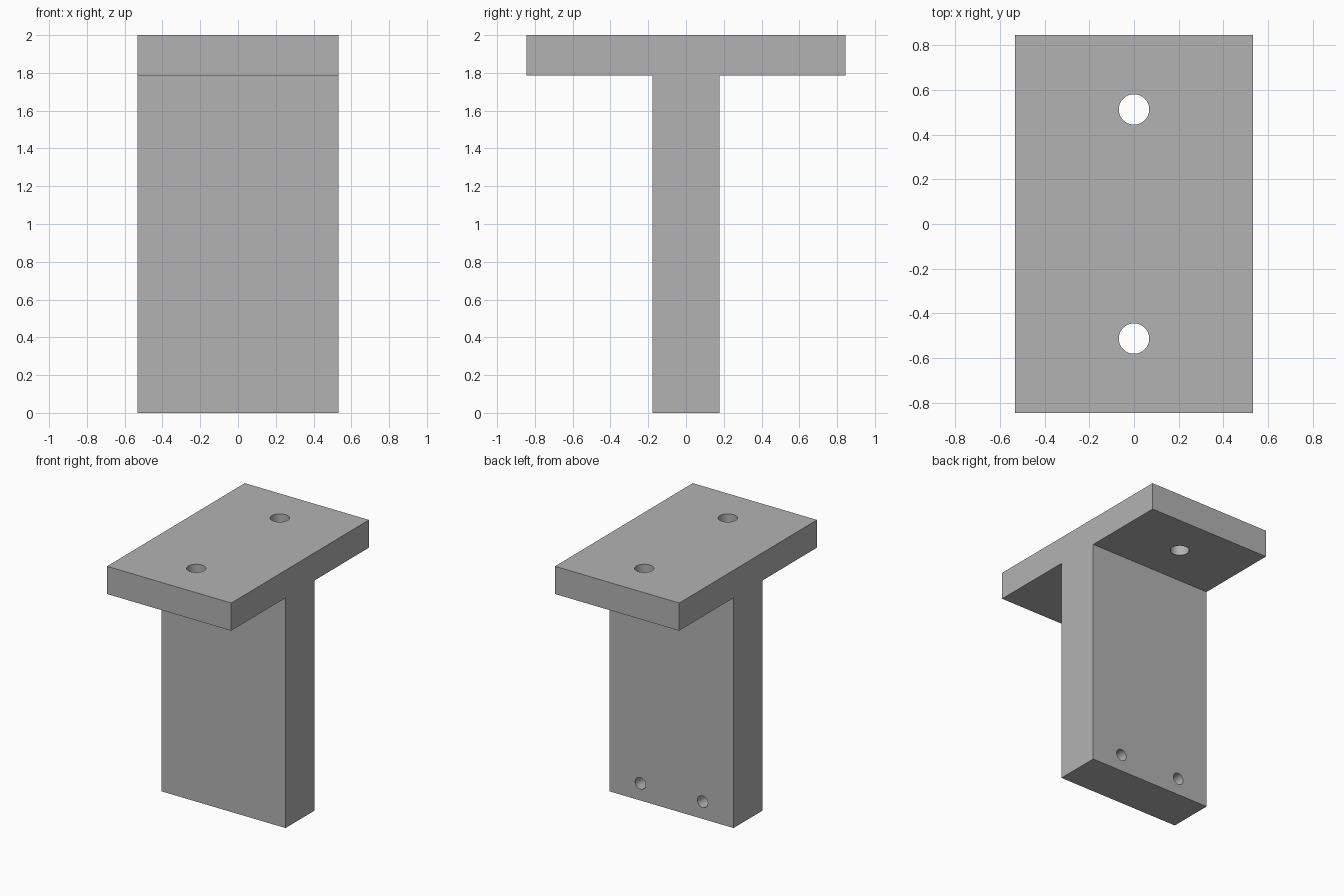
import bpy
import bmesh
from math import pi
from mathutils import Matrix, Vector

cube = bpy.data.objects.get("Cube")
if cube:
    bpy.data.objects.remove(cube, do_unlink=True)

HALF_WIDTH = 0.533
HALF_FLANGE, FLANGE_BOTTOM, TOP = 0.844, 1.785, 2.0
HALF_WEB = 0.178

# Plain grey material
grey = bpy.data.materials.new("plain grey")
grey.use_nodes = True
grey.diffuse_color = (0.45, 0.45, 0.45, 1)
grey.node_tree.nodes["Principled BSDF"].inputs["Base Color"].default_value = grey.diffuse_color


def add_object(name, bm):
    bmesh.ops.recalc_face_normals(bm, faces=bm.faces)
    mesh = bpy.data.meshes.new(name)
    bm.to_mesh(mesh)
    bm.free()
    mesh.materials.append(grey)
    obj = bpy.data.objects.new(name, mesh)
    bpy.context.collection.objects.link(obj)
    return obj


def drill(target, name, centre, radius, length, rotation=Matrix()):
    """Cut a round hole with a cylinder centred at the given point."""
    bm = bmesh.new()
    bmesh.ops.create_cone(bm, cap_ends=True, segments=48, radius1=radius, radius2=radius,
                          depth=length, matrix=Matrix.Translation(centre) @ rotation)
    cutter = add_object(name, bm)
    cutter.hide_render = True
    cutter.hide_set(True)
    mod = target.modifiers.new(name, "BOOLEAN")
    mod.operation = "DIFFERENCE"
    mod.solver = "EXACT"
    mod.object = cutter
    return cutter


# T-shaped bracket: half profile mirrored in y, extruded along x
half = [(HALF_WEB, 0), (HALF_WEB, FLANGE_BOTTOM), (HALF_FLANGE, FLANGE_BOTTOM), (HALF_FLANGE, TOP)]
profile = half + [(-y, z) for y, z in reversed(half)]
bm = bmesh.new()
face = bm.faces.new([bm.verts.new((-HALF_WIDTH, y, z)) for y, z in profile])
extruded = bmesh.ops.extrude_face_region(bm, geom=[face], use_keep_orig=True)["geom"]
bmesh.ops.translate(bm, vec=(2 * HALF_WIDTH, 0, 0),
                    verts=[v for v in extruded if isinstance(v, bmesh.types.BMVert)])
bracket = add_object("t_bracket", bm)

# Through holes in the flange, and blind holes in the back of the web
cutters = []
hole_depth = 0.25
for side, label in ((-1, "right"), (1, "left")):
    end = "front" if side < 0 else "back"
    cutters.append(drill(bracket, end + "_flange_hole", Vector((0, side * 0.512, 1.9)), 0.068, 0.6))
    cutters.append(drill(bracket, label + "_web_hole", Vector((side * 0.267, HALF_WEB, 0.133)),
                         0.045, 2 * hole_depth, Matrix.Rotation(pi / 2, 4, "X")))

# Bake the cuts and drop the cutters
bpy.context.view_layer.update()
bpy.ops.object.select_all(action="DESELECT")
bpy.context.view_layer.objects.active = bracket
bracket.select_set(True)
for mod in list(bracket.modifiers):
    bpy.ops.object.modifier_apply(modifier=mod.name)
for cutter in cutters:
    bpy.data.objects.remove(cutter, do_unlink=True)
bpy.ops.object.shade_smooth_by_angle(angle=pi / 6)
